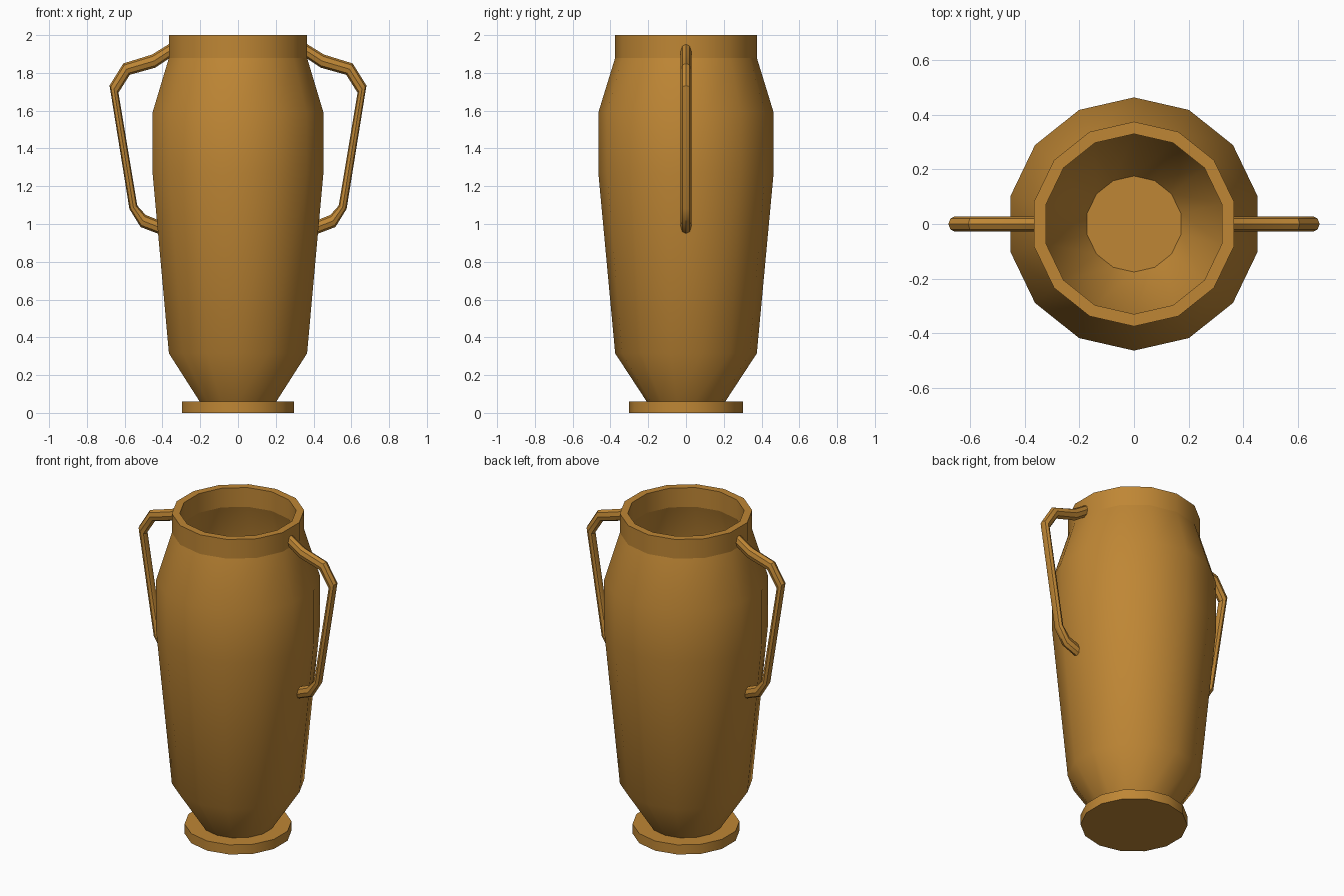
import bpy, bmesh
from math import sin, cos, pi, radians
from mathutils import Vector

if "Cube" in bpy.data.objects:
    bpy.data.objects.remove(bpy.data.objects["Cube"])

clay = bpy.data.materials.new("clay")
clay.diffuse_color = (0.52, 0.24, 0.035, 1)
clay.use_nodes = True
clay.node_tree.nodes["Principled BSDF"].inputs["Base Color"].default_value = clay.diffuse_color


def skin(name, rings, sharp=()):
    """Bridge a list of rings, cap both ends; rings listed in sharp stay crisp."""
    bm = bmesh.new()
    loops = [[bm.verts.new(p) for p in ring] for ring in rings]
    n = len(loops[0])
    for a, b in zip(loops, loops[1:]):
        for i in range(n):
            j = (i + 1) % n
            bm.faces.new((a[i], a[j], b[j], b[i]))
    bm.faces.new(loops[0][::-1])
    bm.faces.new(loops[-1])
    bmesh.ops.recalc_face_normals(bm, faces=bm.faces)
    for k in sharp:
        for i in range(n):
            bm.edges.get((loops[k][i], loops[k][(i + 1) % n])).smooth = False
    mesh = bpy.data.meshes.new(name)
    bm.to_mesh(mesh)
    bm.free()
    mesh.materials.append(clay)
    obj = bpy.data.objects.new(name, mesh)
    bpy.context.collection.objects.link(obj)
    bpy.ops.object.select_all(action='DESELECT')
    obj.select_set(True)
    bpy.context.view_layer.objects.active = obj
    bpy.ops.object.shade_smooth_by_angle(angle=radians(35))
    return obj


# Vase body: foot, outer wall, rim, then inner wall down to the floor
SIDES = 14
profile = [(0.303, 0), (0.303, 0.06), (0.208, 0.06), (0.375, 0.315),
           (0.464, 1.27), (0.464, 1.59), (0.375, 1.88), (0.375, 2.0),
           (0.33, 2.0), (0.33, 1.88), (0.42, 1.58), (0.42, 1.27),
           (0.332, 0.33), (0.176, 0.09)]
angles = [pi / 2 + 2 * pi * i / SIDES for i in range(SIDES)]
skin("vase_body", [[(r * cos(a), r * sin(a), z) for a in angles]
                   for r, z in profile], sharp=(6, 9))

# Handles: outer and inner edge points (x, z) of each cross-section
sections = [((0.345, 1.965), (0.345, 1.89)), ((0.455, 1.897), (0.437, 1.828)),
            ((0.607, 1.85), (0.573, 1.79)), ((0.68, 1.733), (0.633, 1.695)),
            ((0.575, 1.08), (0.533, 1.097)), ((0.516, 0.984), (0.489, 1.048)),
            ((0.405, 0.942), (0.40, 1.012))]
for side, name in ((1, "right_handle"), (-1, "left_handle")):
    rings = []
    for (xo, zo), (xi, zi) in sections:
        mid = Vector((xo + xi, 0, zo + zi)) / 2
        half = Vector((xo - xi, 0, zo - zi)) / 2
        ring = [mid + half * cos(t) + Vector((0, 0.028 * sin(t), 0))
                for t in (2 * pi * i / 8 for i in range(8))]
        rings.append([(side * p.x, p.y, p.z) for p in ring])
    skin(name, rings)
